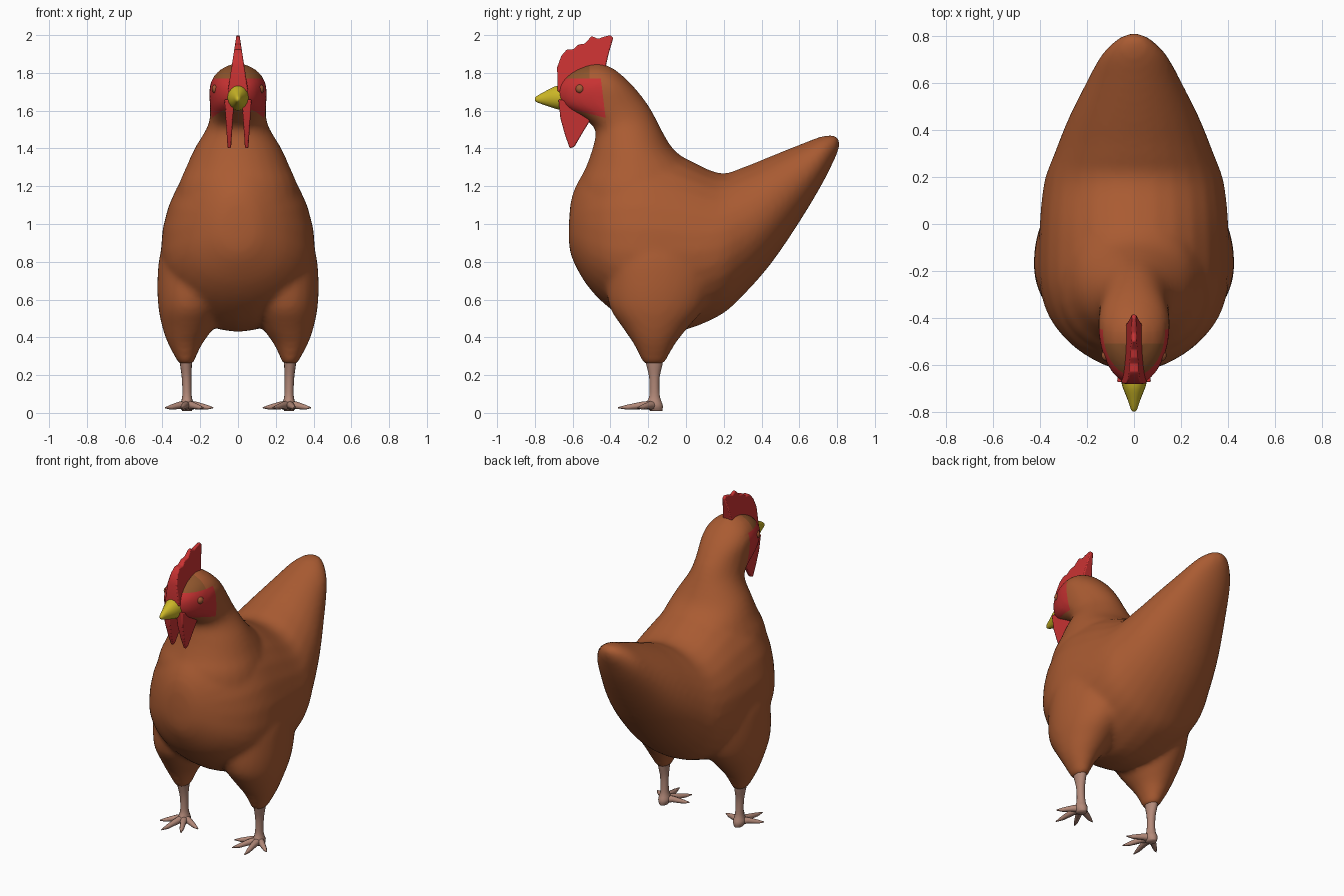
import bpy, bmesh, math
from mathutils import Vector

cube = bpy.data.objects.get("Cube")
if cube:
    bpy.data.objects.remove(cube)


def material(name, rgb):
    m = bpy.data.materials.new(name)
    m.use_nodes = True
    m.diffuse_color = (*rgb, 1)
    bsdf = next(n for n in m.node_tree.nodes if n.type == 'BSDF_PRINCIPLED')
    bsdf.inputs["Base Color"].default_value = (*rgb, 1)
    bsdf.inputs["Roughness"].default_value = 0.8
    return m


feather = material("feather_brown", (0.40, 0.105, 0.032))
red = material("comb_red", (0.58, 0.032, 0.032))
brow = material("brow_brown", (0.27, 0.09, 0.025))
skin = material("leg_skin", (0.45, 0.25, 0.19))
yellow = material("beak_yellow", (0.60, 0.47, 0.02))
iris = material("eye_brown", (0.36, 0.10, 0.035))
dark = material("pupil_dark", (0.03, 0.015, 0.01))


def smooth_rows(rows, steps=4):
    """Catmull-Rom interpolation of section parameters."""
    out = []
    for i in range(len(rows) - 1):
        a, b, c, d = (rows[max(0, min(len(rows) - 1, i + k))] for k in (-1, 0, 1, 2))
        for s in range(steps):
            t = s / steps
            out.append([q + t / 2 * (r - p + t * (2 * p - 5 * q + 4 * r - w + t * (3 * (q - r) + w - p)))
                        for p, q, r, w in zip(a, b, c, d)])
    return out + [list(rows[-1])]


def loft(bm, rows, axis, side=1, n=28):
    """Rows: station, low, widest, high, half width, x centre; stations run on y or z."""
    rings = []
    for s, lo, mid, hi, hw, xc in smooth_rows(rows):
        ring = []
        for k in range(n):
            a = math.tau * k / n
            v = mid + math.sin(a) * (hi - mid if math.sin(a) > 0 else mid - lo)
            x = side * (xc + hw * math.cos(a))
            ring.append(bm.verts.new((x, s, v) if axis == 'y' else (x, v, s)))
        rings.append(ring)
    for r0, r1 in zip(rings, rings[1:]):
        for k in range(n):
            j = (k + 1) % n
            bm.faces.new((r0[k], r0[j], r1[j], r1[k]))
    bm.faces.new(rings[0])
    bm.faces.new(rings[-1])


def finish(name, bm, *mats, angle=None):
    bmesh.ops.recalc_face_normals(bm, faces=bm.faces)
    me = bpy.data.meshes.new(name)
    bm.to_mesh(me)
    bm.free()
    for m in mats:
        me.materials.append(m)
    ob = bpy.data.objects.new(name, me)
    bpy.context.collection.objects.link(ob)
    bpy.ops.object.select_all(action='DESELECT')
    ob.select_set(True)
    bpy.context.view_layer.objects.active = ob
    if angle:
        bpy.ops.object.shade_smooth_by_angle(angle=math.radians(angle))
    else:
        me.shade_smooth()
    return ob


# Body, neck, head and thighs, fused into one smooth skin
bm = bmesh.new()
loft(bm, [(-.62, .90, .95, 1.01, .04, 0), (-.60, .81, .95, 1.16, .13, 0),
          (-.52, .67, .90, 1.30, .26, 0), (-.40, .55, .86, 1.38, .36, 0),
          (-.25, .46, .85, 1.42, .405, 0), (-.05, .43, .85, 1.37, .405, 0),
          (.17, .51, .87, 1.27, .385, 0), (.30, .62, .94, 1.30, .34, 0),
          (.45, .79, 1.06, 1.36, .28, 0), (.60, 1.01, 1.21, 1.42, .205, 0),
          (.72, 1.21, 1.34, 1.465, .14, 0), (.79, 1.35, 1.41, 1.47, .07, 0),
          (.81, 1.40, 1.425, 1.45, .025, 0)], 'y')
loft(bm, [(1.0, -.59, -.3, .08, .35, 0), (1.2, -.57, -.28, .08, .315, 0),
          (1.3, -.53, -.27, .04, .275, 0), (1.4, -.495, -.28, -.07, .23, 0),
          (1.5, -.48, -.30, -.13, .17, 0), (1.56, -.55, -.34, -.16, .15, 0),
          (1.63, -.67, -.40, -.20, .15, 0), (1.72, -.685, -.43, -.27, .152, 0),
          (1.78, -.64, -.45, -.33, .13, 0), (1.82, -.58, -.47, -.38, .09, 0),
          (1.85, -.50, -.47, -.44, .03, 0)], 'z')
for side in (1, -1):
    loft(bm, [(.255, -.225, -.17, -.115, .036, .275), (.36, -.275, -.17, -.06, .088, .28),
              (.45, -.335, -.17, .01, .135, .265), (.56, -.405, -.17, .10, .172, .25),
              (.70, -.42, -.17, .15, .192, .235), (.85, -.40, -.17, .15, .178, .232),
              (1.0, -.33, -.15, .08, .10, .24)], 'z', side)
body = finish("body", bm, feather, red, brow)
remesh = body.modifiers.new("fuse", 'REMESH')
remesh.mode = 'VOXEL'
remesh.voxel_size = 0.018
relax = body.modifiers.new("relax", 'SMOOTH')
relax.iterations = 8
for name in ("fuse", "relax"):
    bpy.ops.object.modifier_apply(modifier=name)

# Face patch and brow, cut cleanly into the head
bm = bmesh.new()
bm.from_mesh(body.data)
for co, no in (((0, -.44, 0), (0, 1, .12)), ((0, 0, 1.77), (0, 0, 1)),
               ((0, -.5, 1.58), (0, .25, 1)), ((0, -.51, 0), (0, 1, 0))):
    head = [f for f in bm.faces if f.calc_center_median().y < -.1 and f.calc_center_median().z > 1.48]
    geom = set(head) | {e for f in head for e in f.edges} | {v for f in head for v in f.verts}
    if no == (0, 1, .12):
        co = (0, -.44, 1.68)
    bmesh.ops.bisect_plane(bm, geom=list(geom), plane_co=co, plane_no=no)
for f in bm.faces:
    c = f.calc_center_median()
    f.smooth = True
    f.material_index = 0
    in_front = (c.y + .44) + .12 * (c.z - 1.68) < 0
    above_throat = .25 * (c.y + .5) + (c.z - 1.58) > 0
    if c.z > 1.5 and in_front and above_throat:
        if c.z < 1.77:
            f.material_index = 1
        elif c.y < -.51:
            f.material_index = 2
bm.to_mesh(body.data)
bm.free()


def plate(name, outline, xc, z0, w0, z1, w1):
    """Side outline (y, z) thickened along x, with half width changing by height."""
    bm = bmesh.new()
    sides = []
    for s in (-1, 1):
        sides.append([bm.verts.new((xc + s * (w0 + (w1 - w0) * (z - z0) / (z1 - z0)), y, z))
                      for y, z in outline])
        bm.faces.new(sides[-1])
    n = len(outline)
    for k in range(n):
        j = (k + 1) % n
        bm.faces.new((sides[0][k], sides[0][j], sides[1][j], sides[1][k]))
    ob = finish(name, bm, red, angle=50)
    bev = ob.modifiers.new("soft_edge", 'BEVEL')
    bev.width = 0.006
    bev.segments = 2
    return ob


# Comb and wattles
plate("comb", [(-.68, 1.70), (-.682, 1.83), (-.66, 1.89), (-.63, 1.925), (-.595, 1.925),
               (-.57, 1.95), (-.535, 1.955), (-.50, 1.995), (-.465, 1.98), (-.44, 1.99),
               (-.40, 2.0), (-.385, 1.985), (-.41, 1.90), (-.43, 1.81), (-.52, 1.78),
               (-.60, 1.72)], 0, 1.78, .042, 2.0, .008)
for side, label in ((1, "left"), (-1, "right")):
    plate(label + "_wattle", [(-.675, 1.66), (-.665, 1.56), (-.64, 1.47), (-.615, 1.40),
                              (-.59, 1.41), (-.555, 1.47), (-.525, 1.52), (-.50, 1.56),
                              (-.53, 1.63)], side * .046, 1.4, .009, 1.6, .022)

# Beak
bm = bmesh.new()
loft(bm, [(-.64, 1.60, 1.67, 1.735, .06, 0), (-.69, 1.61, 1.67, 1.73, .05, 0),
          (-.75, 1.63, 1.665, 1.70, .027, 0), (-.79, 1.645, 1.66, 1.677, .013, 0),
          (-.80, 1.655, 1.66, 1.665, .004, 0)], 'y', n=16)
finish("beak", bm, yellow, angle=60)

for side, label in ((1, "left"), (-1, "right")):
    # Eye with a dark rim
    out = Vector((side * .9, -.4, .1)).normalized()
    for part, mat, r, push in (("eye_rim", dark, .028, -.007), ("eye", iris, .025, 0)):
        bm = bmesh.new()
        bmesh.ops.create_uvsphere(bm, u_segments=16, v_segments=10, radius=r)
        bmesh.ops.translate(bm, verts=bm.verts, vec=Vector((side * .114, -.56, 1.715)) + out * push)
        finish(label + "_" + part, bm, mat)

    # Shank
    bm = bmesh.new()
    loft(bm, [(.29, -.222, -.17, -.118, .036, .275), (.25, -.21, -.17, -.125, .031, .275),
              (.18, -.195, -.165, -.14, .025, .272), (.09, -.195, -.165, -.138, .025, .27),
              (.04, -.215, -.165, -.122, .036, .27), (.01, -.19, -.16, -.125, .025, .27)],
         'z', side, n=14)
    finish(label + "_shank", bm, skin)

    # Toes as tapering curves
    for i, (dx, dy) in enumerate(((-.138, -.06), (-.085, -.16), (.03, -.195), (.115, -.09))):
        cu = bpy.data.curves.new(label + "_toe", 'CURVE')
        cu.dimensions = '3D'
        cu.bevel_depth = 0.026
        cu.bevel_resolution = 2
        cu.use_fill_caps = True
        sp = cu.splines.new('POLY')
        sp.points.add(3)
        for p, (t, z, r) in zip(sp.points, ((0, .04, 1), (.35, .04, .75), (.75, .03, .5), (1, .027, .12))):
            p.co = (side * (.27 + dx * t), -.165 + dy * t, z, 1)
            p.radius = r
        sp.use_smooth = True
        cu.materials.append(skin)
        toe = bpy.data.objects.new(f"{label}_toe_{i + 1}", cu)
        bpy.context.collection.objects.link(toe)
